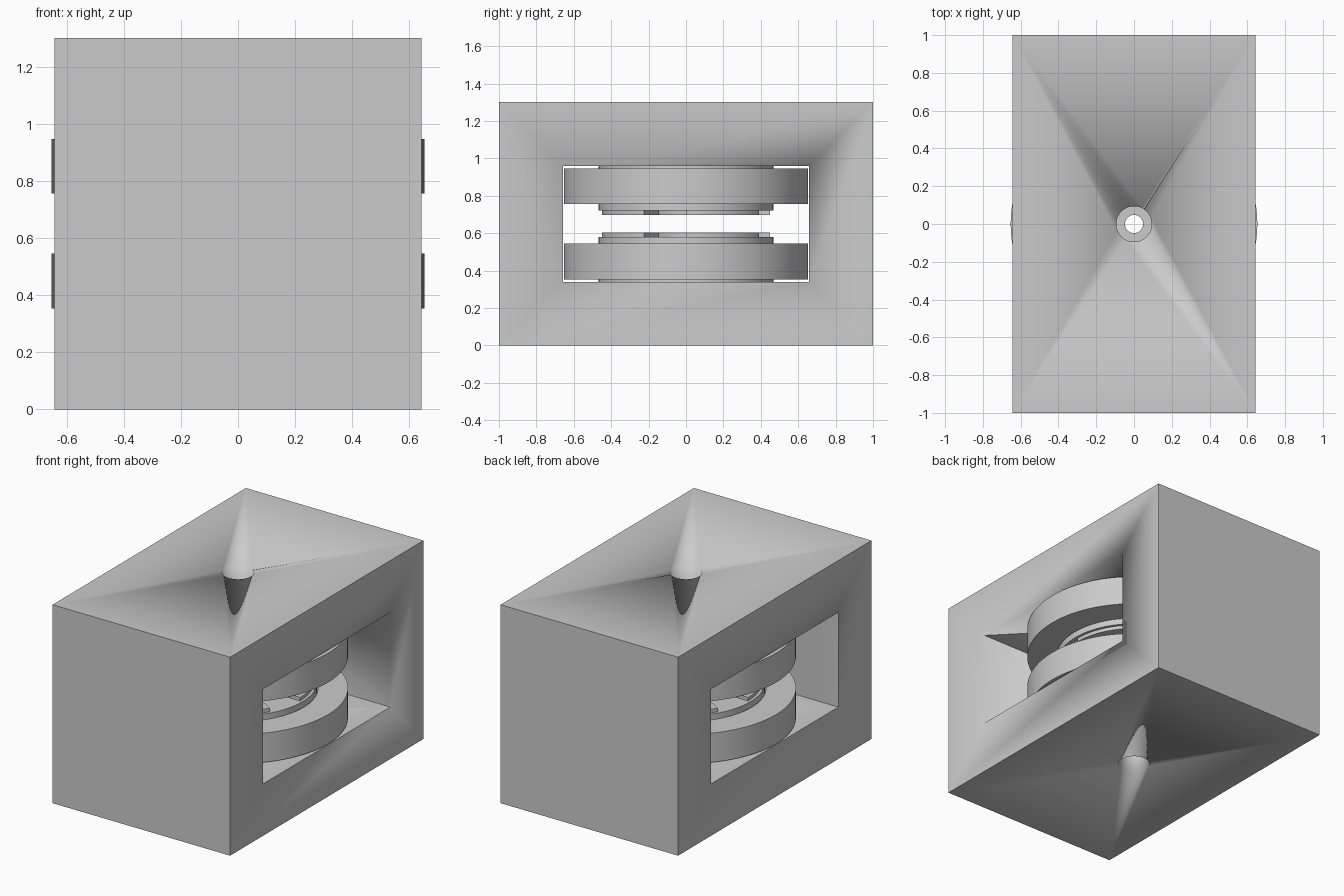
import bpy, bmesh
from math import sin, cos, radians

if "Cube" in bpy.data.objects:
    bpy.data.objects.remove(bpy.data.objects["Cube"])

SEG = 96
MID = 0.65  # mirror plane height between the two poles


def finish(name, bm):
    bmesh.ops.recalc_face_normals(bm, faces=bm.faces)
    me = bpy.data.meshes.new(name)
    bm.to_mesh(me)
    bm.free()
    ob = bpy.data.objects.new(name, me)
    bpy.context.collection.objects.link(ob)
    bpy.ops.object.select_all(action='DESELECT')
    ob.select_set(True)
    bpy.context.view_layer.objects.active = ob
    bpy.ops.object.shade_smooth_by_angle(angle=radians(30))
    return ob


def add_ring(bm, profile, start=0, sweep=360, seg=SEG):
    """Sweep a closed (radius, z) profile around the z axis."""
    closed = sweep == 360
    rows = []
    for i in range(seg if closed else seg + 1):
        a = radians(start + sweep * i / seg)
        rows.append([bm.verts.new((r * cos(a), r * sin(a), z)) for r, z in profile])
    n = len(profile)
    for i in range(seg):
        p, q = rows[i], rows[(i + 1) % len(rows)]
        for j in range(n):
            k = (j + 1) % n
            bm.faces.new((p[j], q[j], q[k], p[k]))
    if not closed:
        bm.faces.new(rows[0])
        bm.faces.new(rows[-1])


def rect(r0, r1, z0, z1):
    return [(r0, z0), (r1, z0), (r1, z1), (r0, z1)]


def box(name, size, centre):
    bm = bmesh.new()
    bmesh.ops.create_cube(bm, size=1)
    bmesh.ops.scale(bm, vec=size, verts=bm.verts)
    bmesh.ops.translate(bm, vec=centre, verts=bm.verts)
    return finish(name, bm)


# yoke block with a side-to-side window and a vertical axial bore
yoke = box("yoke", (1.286, 2, 1.3), (0, 0, MID))
window = box("window_cutter", (2, 1.316, 0.62), (0, 0, MID))
bm = bmesh.new()
bmesh.ops.create_cone(bm, cap_ends=True, segments=64, radius1=0.094, radius2=0.094, depth=2)
bmesh.ops.translate(bm, vec=(0, 0, MID), verts=bm.verts)
bore = finish("bore_cutter", bm)
for cutter in (window, bore):
    mod = yoke.modifiers.new(cutter.name, 'BOOLEAN')
    mod.object = cutter
    mod.solver = 'EXACT'
    cutter.hide_render = True
    cutter.hide_viewport = True

# pole, coil and field-shaping sectors, mirrored top to bottom
for label, flip in (("lower", False), ("upper", True)):
    def z(h):
        return 2 * MID - h if flip else h

    bm = bmesh.new()
    add_ring(bm, rect(0.048, 0.468, z(0.34), z(0.58)))
    finish(label + "_pole", bm)

    bm = bmesh.new()
    add_ring(bm, rect(0.475, 0.653, z(0.353), z(0.545)))
    finish(label + "_coil", bm)

    bm = bmesh.new()
    for k in range(4):
        add_ring(bm, rect(0.29, 0.45, z(0.58), z(0.603)), 90 * k, 60, 16)
    finish(label + "_pole_sectors", bm)
